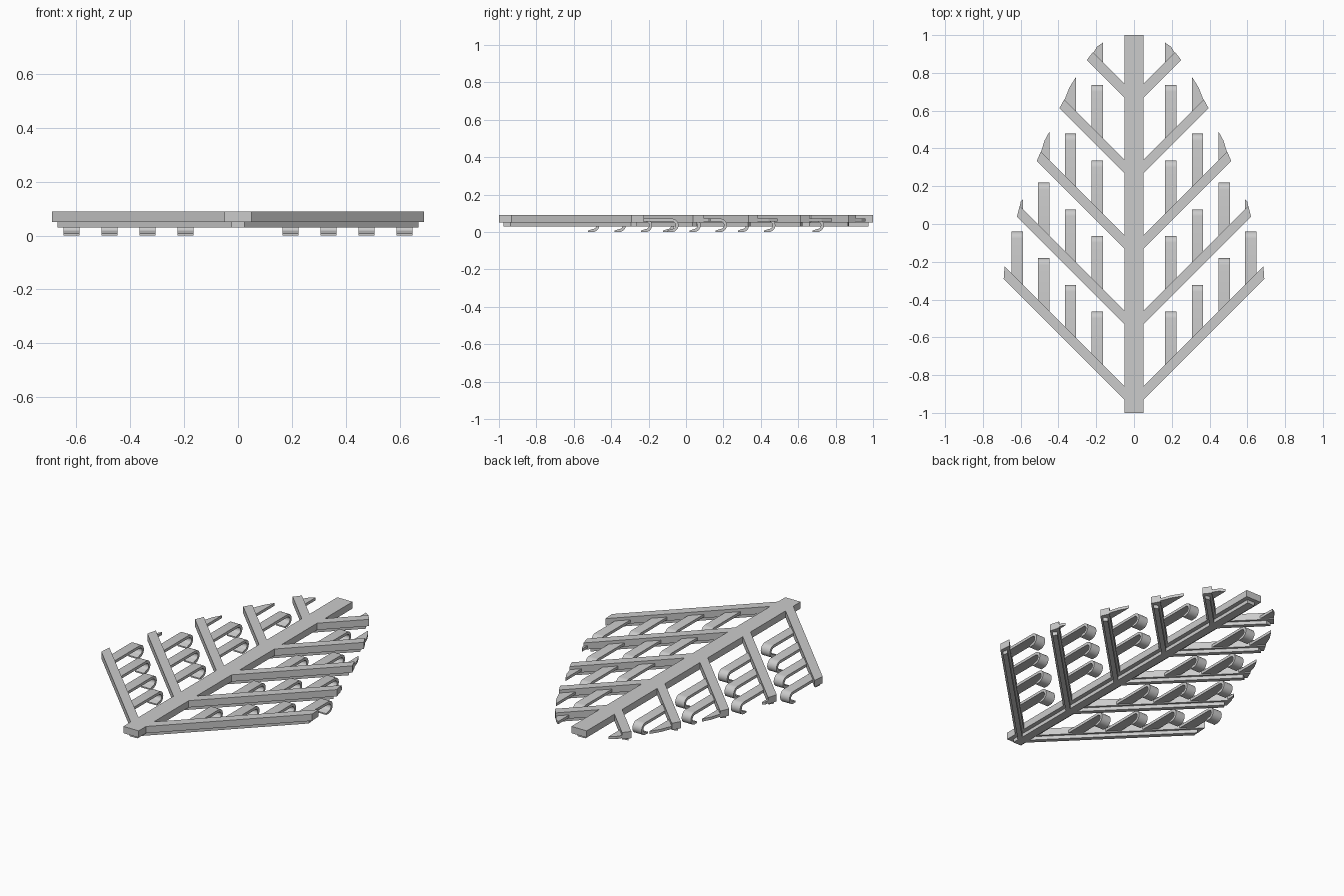
import bpy
import math

cube = bpy.data.objects.get("Cube")
if cube:
    bpy.data.objects.remove(cube, do_unlink=True)

grey = bpy.data.materials.new("light_grey")
grey.use_nodes = True
grey.diffuse_color = (0.6, 0.6, 0.6, 1)
grey.node_tree.nodes["Principled BSDF"].inputs["Base Color"].default_value = (0.6, 0.6, 0.6, 1)


def prism(name, outline, low, high, sideways=False, mirrored=True):
    """Extrude an outline: (x, y) along z, or (y, z) along x when sideways."""
    n = len(outline)
    place = (lambda p, d: (d, p[0], p[1])) if sideways else (lambda p, d: (p[0], p[1], d))
    verts = [place(p, d) for d in (low, high) for p in outline]
    faces = [list(range(n))[::-1], list(range(n, 2 * n))]
    faces += [[i, (i + 1) % n, (i + 1) % n + n, i + n] for i in range(n)]
    mesh = bpy.data.meshes.new(name)
    mesh.from_pydata(verts, [], faces)
    mesh.materials.append(grey)
    obj = bpy.data.objects.new(name, mesh)
    bpy.context.collection.objects.link(obj)
    if mirrored:
        obj.modifiers.new("mirror", "MIRROR")
    return obj


def rectangle(w, h):
    return [(-w, -h), (w, -h), (w, h), (-w, h)]


def arc(y, z, r, start, end, steps=10):
    angles = [math.radians(start + (end - start) * i / steps) for i in range(steps + 1)]
    return [(y + r * math.cos(a), z + r * math.sin(a)) for a in angles]


# Spine with a narrow rib beneath
SPINE = 0.05
prism("spine", rectangle(SPINE, 1), 0.05, 0.09, mirrored=False)
prism("spine_rib", rectangle(0.025, 0.977), 0.03, 0.05, mirrored=False)

BAND = 0.073          # branch width measured along y
TWIG_W = 0.06
TOP, BOTTOM = 0.072, 0.056
R = 0.036

# Per branch: outer end on lower edge, on upper edge, y of the clipped tip, full twigs
BRANCHES = [(0.69, 0.685, None, 4), (0.62, 0.605, 0.13, 3), (0.515, 0.493, 0.49, 2),
            (0.395, 0.369, 0.78, 1), (0.25, 0.218, 0.96, 0)]

hooks = []
for i, (x_low, x_up, tip, twigs) in enumerate(BRANCHES):
    root = -0.932 + 0.4 * i - SPINE

    def band(x0, x1, x2, inset):
        lo, hi = root + inset, root + BAND - inset
        return [(x0, lo + x0), (x1, lo + x1), (x2, hi + x2), (x0, hi + x0)]

    # Diagonal branch and its rib
    prism(f"branch_{i + 1}", band(SPINE, x_low, x_up, 0), 0.05, 0.09)
    prism(f"branch_rib_{i + 1}", band(0.025, x_low - 0.02, x_up - 0.02, 0.018), 0.03, 0.05)

    # Twigs that curl down and back into hooks
    for k in range(twigs):
        x = 0.165 + 0.141 * k
        start = root + x + BAND - 0.005
        end = root + x + BAND + 0.281
        profile = [(start, BOTTOM), (start, TOP)]
        profile += arc(end - R, R, R, 90, -90)
        profile += [(end - 0.06, 0), (end - 0.06, 0.008)]
        profile += arc(end - R, R, R - 0.016, -90, 90)
        hooks.append(prism(f"hook_twig_{i + 1}_{k + 1}", profile, x, x + TWIG_W, sideways=True))

    # Outermost twig, cut off along the leaf outline
    if tip:
        x = 0.165 + 0.141 * twigs
        upper = root + BAND
        mid = ((x + x_up) / 2 + 0.004, (tip + upper + x_up) / 2 + 0.004)
        prism(f"tip_{i + 1}", [(x, upper + x - 0.03), (x_up, upper + x_up - 0.005), mid, (x, tip)],
              BOTTOM, TOP)

# Smooth the rounded hooks
bpy.ops.object.select_all(action="DESELECT")
for hook in hooks:
    hook.select_set(True)
bpy.context.view_layer.objects.active = hooks[0]
bpy.ops.object.shade_smooth_by_angle(angle=math.radians(30))
